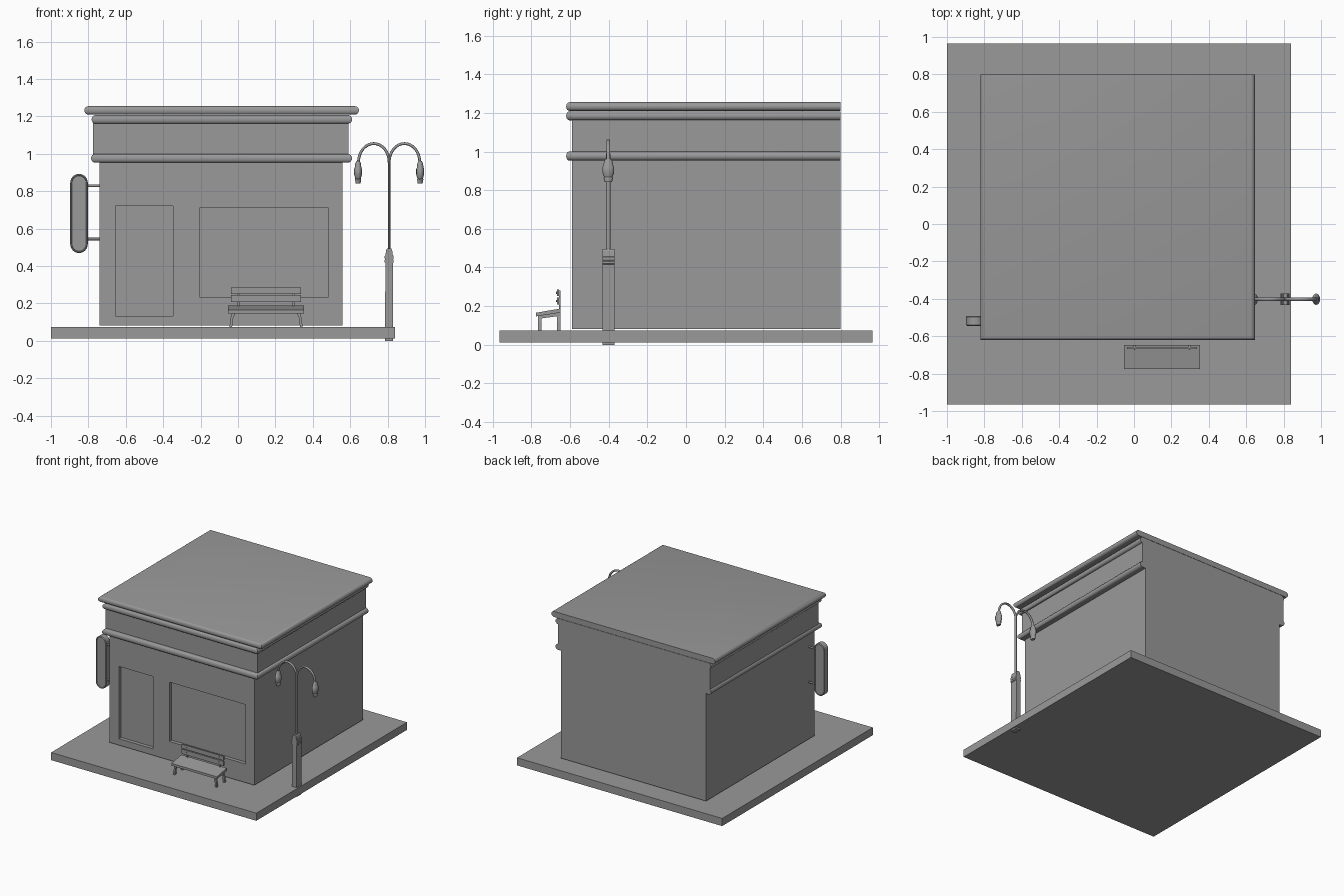
import bpy, bmesh
from math import sin, cos, pi
from mathutils import Vector

cube = bpy.data.objects.get("Cube")
if cube:
    bpy.data.objects.remove(cube)

grey = bpy.data.materials.new("plain grey")
grey.use_nodes = True
COLOUR = (0.32, 0.32, 0.32, 1)
grey.diffuse_color = COLOUR
grey.node_tree.nodes["Principled BSDF"].inputs["Base Color"].default_value = COLOUR


def finish(name, bm, smooth=False):
    bmesh.ops.recalc_face_normals(bm, faces=bm.faces)
    me = bpy.data.meshes.new(name)
    bm.to_mesh(me)
    bm.free()
    me.materials.append(grey)
    ob = bpy.data.objects.new(name, me)
    bpy.context.collection.objects.link(ob)
    if smooth:
        bpy.ops.object.select_all(action='DESELECT')
        ob.select_set(True)
        bpy.context.view_layer.objects.active = ob
        bpy.ops.object.shade_smooth_by_angle(angle=0.7)
    return ob


def loft(name, rings, smooth=False):
    """Skin a stack of equal closed rings and cap both ends."""
    bm = bmesh.new()
    vs = [[bm.verts.new(p) for p in ring] for ring in rings]
    n = len(vs[0])
    for a, b in zip(vs, vs[1:]):
        for i in range(n):
            bm.faces.new((a[i], a[(i + 1) % n], b[(i + 1) % n], b[i]))
    bm.faces.new(vs[0])
    bm.faces.new(vs[-1])
    return finish(name, bm, smooth)


def rect(x0, x1, y0, y1, z):
    return [(x0, y0, z), (x1, y0, z), (x1, y1, z), (x0, y1, z)]


def box(name, x0, x1, y0, y1, z0, z1):
    return loft(name, [rect(x0, x1, y0, y1, z) for z in (z0, z1)])


def ellipse(x, y, z, rx, ry, n=16):
    return [(x + rx * cos(2 * pi * i / n), y + ry * sin(2 * pi * i / n), z) for i in range(n)]


# Pavement
box("pavement", -1, 0.84, -0.965, 0.965, 0.012, 0.074)

# Walls, with the door and window sunk into the front
FRONT, BACK = -0.59, 0.80
openings = [(-0.655, -0.347, 0.134, 0.72), (-0.203, 0.481, 0.233, 0.714)]
bm = bmesh.new()
bmesh.ops.create_cube(bm, size=1)
for v in bm.verts:
    v.co.x = 0.56 if v.co.x > 0 else -0.74
    v.co.y = BACK if v.co.y > 0 else FRONT
    v.co.z = 0.98 if v.co.z > 0 else 0.082


def front_faces():
    return [f for f in bm.faces if abs(f.calc_center_median().y - FRONT) < 1e-4]


for x0, x1, z0, z1 in openings:
    for co, no in (((x0, 0, 0), (1, 0, 0)), ((x1, 0, 0), (1, 0, 0)),
                   ((0, 0, z0), (0, 0, 1)), ((0, 0, z1), (0, 0, 1))):
        ff = front_faces()
        geom = ff + list({e for f in ff for e in f.edges}) + list({v for f in ff for v in f.verts})
        bmesh.ops.bisect_plane(bm, geom=geom, plane_co=co, plane_no=no)
bmesh.ops.recalc_face_normals(bm, faces=bm.faces)
for x0, x1, z0, z1 in openings:
    inside = [f for f in front_faces()
              if x0 < f.calc_center_median().x < x1 and z0 < f.calc_center_median().z < z1]
    bmesh.ops.inset_region(bm, faces=inside, thickness=0, depth=-0.03)
finish("walls_with_door_and_window", bm)

box("upper_wall", -0.775, 0.59, FRONT, BACK, 0.975, 1.2)


# Round mouldings on the front and both sides, flush at the back
def moulding(name, x0, x1, z0, z1, y0=-0.62):
    r, ry, zc = (z1 - z0) / 2, 0.017, (z0 + z1) / 2
    rings = []
    for i in range(9):
        a = -pi / 2 + pi * i / 8
        k = 1 - cos(a)
        rings.append(rect(x0 + r * k, x1 - r * k, y0 + ry * k, BACK, zc + r * sin(a)))
    loft(name, rings, True)


moulding("lower_moulding", -0.786, 0.61, 0.953, 1.0)
moulding("upper_moulding", -0.783, 0.61, 1.161, 1.208)
moulding("roof_cap", -0.822, 0.647, 1.21, 1.255)

# Hanging sign with rounded ends and bevelled rims
SX, SY = -0.85, -0.518


def capsule(y, r):
    pts = []
    for zc, start in ((0.846, 0), (0.517, pi)):
        pts += [(SX + r * cos(start + pi * i / 12), y, zc + r * sin(start + pi * i / 12))
                for i in range(13)]
    return pts


loft("sign_board", [capsule(SY + dy, r) for dy, r in (
    (-0.021, 0.037), (-0.027, 0.039), (-0.027, 0.042), (-0.022, 0.047),
    (0.022, 0.047), (0.027, 0.042), (0.027, 0.039), (0.021, 0.037))])


def tube(name, pts, rx, ry, n=12):
    """Tube along a path lying in an xz plane; ry is its half depth."""
    pts = [Vector(p) for p in pts]
    rings = []
    for i, p in enumerate(pts):
        t = (pts[min(i + 1, len(pts) - 1)] - pts[max(i - 1, 0)]).normalized()
        side = Vector((t.z, 0, -t.x))
        rings.append([p + side * rx * cos(2 * pi * k / n) + Vector((0, ry * sin(2 * pi * k / n), 0))
                      for k in range(n)])
    loft(name, rings, True)


for label, z in (("upper", 0.83), ("lower", 0.545)):
    tube(label + "_sign_bracket", [(-0.81, SY, z), (-0.735, SY, z)], 0.007, 0.007)

# Street lamp: pedestal, pole, two arched arms and lanterns
LX, LY = 0.808, -0.402
loft("lamp_pedestal", [rect(LX - h, LX + h, LY - 0.031, LY + 0.031, z) for z, h in (
    (0, 0.022), (0.415, 0.02), (0.42, 0.024), (0.432, 0.024), (0.436, 0.021),
    (0.442, 0.024), (0.454, 0.024), (0.458, 0.02), (0.485, 0.016), (0.495, 0.01))])
tube("lamp_pole", [(LX, LY, 0.48), (LX, LY, 0.99)], 0.0065, 0.011)
for label, s in (("left", 1), ("right", -1)):
    arc = [(LX + s * (0.082 - 0.082 * cos(pi * i / 16)), LY, 0.955 + 0.1 * sin(pi * i / 16))
           for i in range(17)]
    tube(label + "_lamp_arm", arc, 0.0075, 0.01)
    loft(label + "_lantern", [ellipse(LX + s * 0.166, LY, z, r, r * 1.45) for z, r in (
        (0.962, 0.009), (0.95, 0.015), (0.925, 0.018), (0.92, 0.021), (0.89, 0.021),
        (0.868, 0.015), (0.864, 0.017), (0.842, 0.013))], True)

# Bench: sloping seat, back slats, uprights, legs and bolts
BX = 0.15
seat = [(-0.775, 0.147), (-0.648, 0.167), (-0.648, 0.188), (-0.775, 0.166)]
loft("bench_seat", [[(BX + s * 0.204, y, z) for y, z in seat] for s in (-1, 1)])
for label, z0, z1 in (("lower", 0.208, 0.245), ("upper", 0.252, 0.286)):
    box(label + "_back_slat", BX - 0.187, BX + 0.187, -0.668, -0.657, z0, z1)
for label, s in (("left", 1), ("right", -1)):
    ux = BX + s * 0.147
    box(label + "_bench_upright", ux - 0.006, ux + 0.006, -0.658, -0.648, 0.17, 0.28)
    for z in (0.227, 0.269):
        loft(label + "_slat_bolt", [[(x, y, zz) for x, zz, _ in ellipse(ux, z, 0, 0.006, 0.006, 10)]
                                    for y in (-0.672, -0.66)])
    # Legs flare slightly outwards towards the ground
    for end, y in (("front", -0.756), ("back", -0.657)):
        loft(f"{label}_{end}_bench_leg", [
            rect(BX + s * c - 0.007, BX + s * c + 0.007, y - 0.009, y + 0.009, z)
            for z, c in ((0.07, 0.189), (0.12, 0.183), (0.16, 0.172))])
    lx = BX + s * 0.175
    rail = [(-0.76, 0.135), (-0.65, 0.15), (-0.65, 0.17), (-0.76, 0.155)]
    loft(label + "_seat_rail", [[(lx + d, y, z) for y, z in rail] for d in (-0.008, 0.008)])
